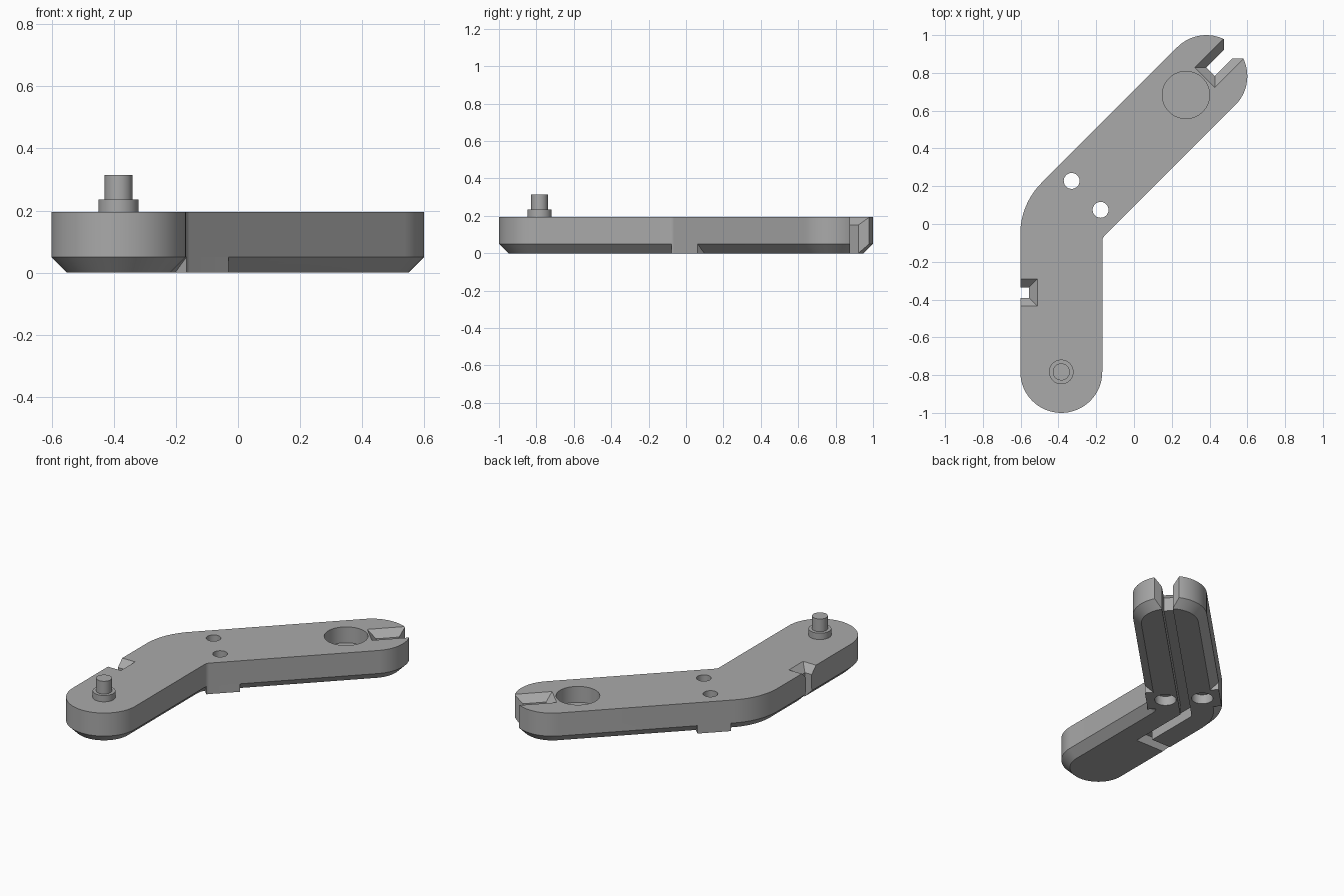
import bpy
import bmesh
from math import cos, sin, pi, radians, tan
from mathutils import Matrix, Vector

cube = bpy.data.objects.get("Cube")
if cube:
    bpy.data.objects.remove(cube, do_unlink=True)

R = 0.217                      # arm half width
TOP = 0.195                    # plate thickness
CHAMFER = 0.05
LOW = Vector((-0.385, -0.783))  # lower arm end centre
HIGH = Vector((0.383, 0.783))   # upper arm end centre
ELBOW = Vector((LOW.x, LOW.x + HIGH.y - HIGH.x))

grey = bpy.data.materials.new("plain grey")
grey.use_nodes = True
grey.diffuse_color = (0.4, 0.4, 0.4, 1)
grey.node_tree.nodes["Principled BSDF"].inputs["Base Color"].default_value = (0.4, 0.4, 0.4, 1)


def loft(name, rings, matrix=Matrix()):
    """Closed solid through (outline, height) rings with equal point counts."""
    bm = bmesh.new()
    loops = [[bm.verts.new((p[0], p[1], z)) for p in pts] for pts, z in rings]
    n = len(loops[0])
    for a, b in zip(loops, loops[1:]):
        for i in range(n):
            j = (i + 1) % n
            bm.faces.new((a[i], a[j], b[j], b[i]))
    bm.faces.new(loops[0][::-1])
    bm.faces.new(loops[-1])
    bmesh.ops.recalc_face_normals(bm, faces=bm.faces)
    bm.transform(matrix)
    mesh = bpy.data.meshes.new(name)
    bm.to_mesh(mesh)
    bm.free()
    mesh.materials.append(grey)
    obj = bpy.data.objects.new(name, mesh)
    bpy.context.collection.objects.link(obj)
    return obj


def arc(c, r, start, end, n):
    angles = [radians(start + (end - start) * i / n) for i in range(n + 1)]
    return [(c[0] + r * cos(a), c[1] + r * sin(a)) for a in angles]


def circle(c, r, n=48):
    return arc(c, r, 0, 360 - 360 / n, n - 1)


def rect(x0, x1, h0, h1=None):
    h1 = h0 if h1 is None else h1
    return [(x0, -h0), (x1, -h1), (x1, h1), (x0, h0)]


def frame(point, degrees):
    return Matrix.Translation((point[0], point[1], 0)) @ Matrix.Rotation(radians(degrees), 4, 'Z')


def outline(d):
    """Bent arm outline, inset by d."""
    bend_out, bend_in = 0.38, 0.04
    t = tan(pi / 8)
    out_c = (ELBOW.x - R + bend_out, ELBOW.y + R * t - bend_out * t)
    in_c = (ELBOW.x + R + bend_in, ELBOW.y - R * t - bend_in * t)
    return (arc(LOW, R - d, 180, 360, 32) + arc(in_c, bend_in + d, 180, 135, 6)
            + arc(HIGH, R - d, -45, 135, 32) + arc(out_c, bend_out - d, 135, 180, 12))


def boolean(obj, tool, operation):
    mod = obj.modifiers.new(tool.name, 'BOOLEAN')
    mod.operation = operation
    mod.solver = 'EXACT'
    mod.object = tool
    bpy.context.view_layer.update()
    graph = bpy.context.evaluated_depsgraph_get()
    mesh = bpy.data.meshes.new_from_object(obj.evaluated_get(graph))
    obj.modifiers.clear()
    obj.data = mesh
    bpy.data.objects.remove(tool, do_unlink=True)


# Bent arm with a chamfered underside
body = loft("bent_arm", [(outline(CHAMFER), 0), (outline(0), CHAMFER), (outline(0), TOP)])

# Square-edged band across the elbow
band = loft("elbow_band", [(outline(0), 0), (outline(0), CHAMFER + 0.02)])
keep = loft("band_limits", [(rect(-0.172, 0.022, 1), -1), (rect(-0.172, 0.022, 1), 1)], frame((-0.2, 0.2), 45))
boolean(band, keep, 'INTERSECT')
boolean(body, band, 'UNION')

# Round pocket near the upper end
cutters = [loft("pocket", [(circle((0.275, 0.683), 0.125, 64), 0.095), (circle((0.275, 0.683), 0.125, 64), 0.4)])]

# Two screw holes, counterbored from below
for c in ((-0.33, 0.228), (-0.177, 0.075)):
    cutters.append(loft("screw_hole", [(circle(c, 0.042), -0.1), (circle(c, 0.042), 0.4)]))
    cutters.append(loft("screw_head", [(circle(c, 0.063), -0.1), (circle(c, 0.063), 0.06)]))

# Funnel-topped notches: upper end and lower arm side
END, SIDE = frame(HIGH, 45), frame((ELBOW.x - R, -0.363), 180)
for place, start, half in ((END, 0.031, 0.032), (SIDE, -0.047, 0.028)):
    cutters.append(loft("notch", [(rect(start, 0.4, half), -0.1), (rect(start, 0.4, half), 0.4)], place))
    cutters.append(loft("notch_funnel", [(rect(start, 0.4, half), TOP - 0.043),
                                         (rect(start - 0.1, 0.4, half + 0.1), TOP + 0.057)], place))
flare = rect(0.165, 0.285, 0.032, 0.152)
cutters.append(loft("notch_flare", [(flare, -0.1), (flare, 0.4)], END))

# Cable groove under the arm, from notch to notch
W = 0.032
path = [HIGH + Vector((0.05, 0.05)), ELBOW, Vector((ELBOW.x, -0.363)), Vector((ELBOW.x - R - 0.1, -0.363))]
left, right = [], []
for i, p in enumerate(path):
    into = (p - path[i - 1]).normalized() if i else (path[1] - p).normalized()
    away = (path[i + 1] - p).normalized() if i < len(path) - 1 else into
    side = Vector((-into.y - away.y, into.x + away.x)).normalized()
    side *= W / side.dot(Vector((-into.y, into.x)))
    left.append(p + side)
    right.append(p - side)
groove = left + right[::-1]
cutters.append(loft("cable_groove", [(groove, -0.1), (groove, 0.065)]))

for tool in cutters:
    boolean(body, tool, 'DIFFERENCE')

# Stepped peg on the lower end
step = TOP + 0.04
peg = loft("stepped_peg", [(circle(LOW, 0.065), TOP - 0.01), (circle(LOW, 0.065), step),
                           (circle(LOW, 0.045), step), (circle(LOW, 0.045), 0.315)])

# Smooth round walls, sharp edges
for obj in (body, peg):
    bpy.ops.object.select_all(action='DESELECT')
    obj.select_set(True)
    bpy.context.view_layer.objects.active = obj
    bpy.ops.object.shade_smooth_by_angle(angle=radians(25))
